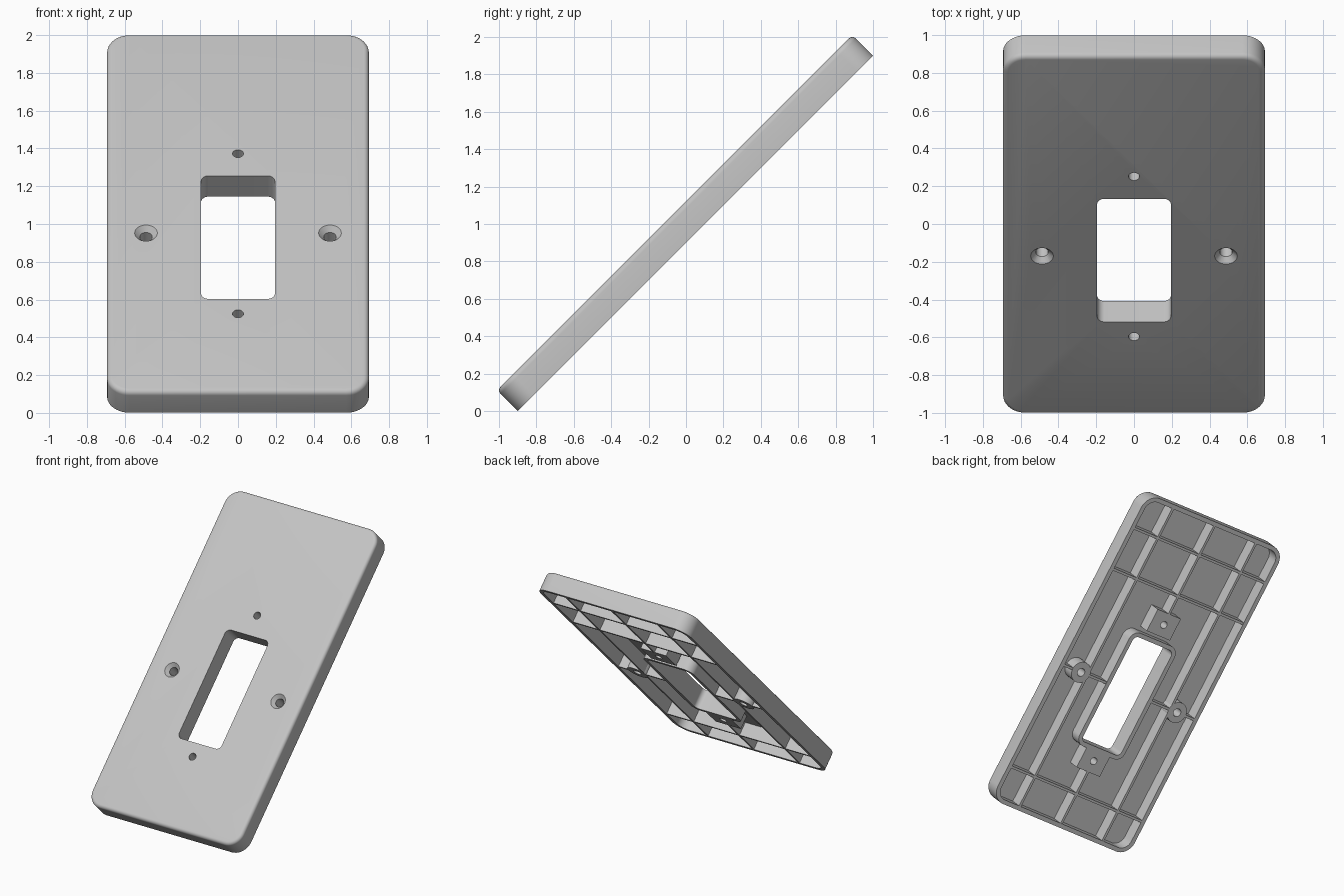
import bpy, bmesh, math
from mathutils import Matrix, Vector

old = bpy.data.objects.get("Cube")
if old:
    bpy.data.objects.remove(old, do_unlink=True)

# Plate dimensions, in the plate's own flat frame (z = front face normal)
HALF_W, HALF_L = 0.693, 1.343
FRONT, BACK = 0.086, -0.07
FLOOR = 0.04                       # inside of the front skin
WALL, RIB = 0.035, 0.02
OPEN_W, OPEN_TOP, OPEN_BOTTOM = 0.195, 0.275, -0.647
SCREW_X, SCREW_Y = 0.487, -0.154
PIN_YS = (0.441, -0.758)

grey = bpy.data.materials.new("light grey plastic")
grey.use_nodes = True
grey.diffuse_color = (0.55, 0.55, 0.55, 1)
grey.node_tree.nodes["Principled BSDF"].inputs["Base Color"].default_value = (0.55, 0.55, 0.55, 1)


def new_object(name, bm):
    bmesh.ops.recalc_face_normals(bm, faces=bm.faces)
    mesh = bpy.data.meshes.new(name)
    bm.to_mesh(mesh)
    bm.free()
    mesh.materials.append(grey)
    obj = bpy.data.objects.new(name, mesh)
    bpy.context.scene.collection.objects.link(obj)
    return obj


def block(name, x0, x1, y0, y1, z0, z1, radius=0, edge=0):
    """Box with rounded corners and an optional rounded front edge."""
    bm = bmesh.new()
    bmesh.ops.create_cube(bm, size=1)
    for v in bm.verts:
        v.co = Vector((x1 if v.co.x > 0 else x0,
                       y1 if v.co.y > 0 else y0,
                       z1 if v.co.z > 0 else z0))
    if radius:
        upright = [e for e in bm.edges if abs(e.verts[0].co.z - e.verts[1].co.z) > 1e-4]
        bmesh.ops.bevel(bm, geom=upright, offset=radius, segments=10,
                        affect='EDGES', profile=0.5)
    if edge:
        rim = [e for e in bm.edges if all(v.co.z > z1 - 1e-5 for v in e.verts)]
        bmesh.ops.bevel(bm, geom=rim, offset=edge, segments=5,
                        affect='EDGES', profile=0.5)
    return new_object(name, bm)


def cylinder(name, x, y, z0, z1, r0, r1):
    bm = bmesh.new()
    bmesh.ops.create_cone(bm, cap_ends=True, segments=32, radius1=r0, radius2=r1,
                          depth=z1 - z0,
                          matrix=Matrix.Translation((x, y, (z0 + z1) / 2)))
    return new_object(name, bm)


def cut(obj, cutters):
    bpy.context.view_layer.objects.active = obj
    for cutter in cutters:
        mod = obj.modifiers.new("cut", 'BOOLEAN')
        mod.operation, mod.solver, mod.object = 'DIFFERENCE', 'EXACT', cutter
        bpy.ops.object.modifier_apply(modifier=mod.name)


# Cutters
opening = block("opening_cutter", -OPEN_W, OPEN_W, OPEN_BOTTOM, OPEN_TOP, -0.3, 0.3, 0.04)
cavity = block("cavity_cutter", -HALF_W + WALL, HALF_W - WALL,
               -HALF_L + WALL, HALF_L - WALL, -0.3, FLOOR, 0.085)
pin_holes = [cylinder("pin_cutter", 0, y, -0.3, 0.3, 0.029, 0.029) for y in PIN_YS]
screw_holes, sinks = [], []
for s in (-1, 1):
    screw_holes.append(cylinder("screw_cutter", s * SCREW_X, SCREW_Y, -0.3, 0.3, 0.033, 0.033))
    sinks.append(cylinder("sink_cutter", s * SCREW_X, SCREW_Y,
                          FRONT - 0.03, FRONT + 0.002, 0.032, 0.062))
cutters = [opening, cavity] + pin_holes + screw_holes + sinks

# Hollow cover plate
plate = block("cover_plate", -HALF_W, HALF_W, -HALF_L, HALF_L, BACK, FRONT, 0.12, 0.027)
cut(plate, cutters)
parts = [plate]

# Collar around the opening
collar = block("opening_collar", -OPEN_W - WALL, OPEN_W + WALL, OPEN_BOTTOM - WALL,
               OPEN_TOP + WALL, BACK, FLOOR + 0.005, 0.075)
cut(collar, [opening])
parts.append(collar)

# Square pads behind the pin holes
for name, y, hole in zip(("upper_pad", "lower_pad"), PIN_YS, pin_holes):
    pad = block(name, -0.117, 0.117, y - 0.095, y + 0.095, BACK, FLOOR + 0.005)
    cut(pad, [hole])
    parts.append(pad)

# Round screw bosses, with a cross rib through each
for s, side, hole in zip((-1, 1), ("right", "left"), screw_holes):
    boss = cylinder(side + "_boss", s * SCREW_X, SCREW_Y, BACK, FLOOR + 0.005, 0.085, 0.085)
    cut(boss, [hole])
    xs = sorted((s * (OPEN_W + 0.02), s * (HALF_W - 0.02)))
    rib = block(side + "_boss_rib", *xs, SCREW_Y - RIB / 2, SCREW_Y + RIB / 2,
                BACK + 0.002, FLOOR + 0.005)
    cut(rib, [hole])
    parts += [boss, rib]

# Cross ribs
for name, y in (("bottom_rib", -1.05), ("upper_rib", 0.69), ("top_rib", 1.05)):
    parts.append(block(name, -HALF_W + 0.02, HALF_W - 0.02, y - RIB / 2, y + RIB / 2,
                       BACK + 0.002, FLOOR + 0.005))

# Long ribs: two full length, the middle one stopping at the pads
END = HALF_L - 0.02
for name, x, y0, y1 in (("right_long_rib", -0.42, -END, END),
                        ("left_long_rib", 0.42, -END, END),
                        ("lower_middle_rib", 0, -END, PIN_YS[1] - 0.09),
                        ("upper_middle_rib", 0, PIN_YS[0] + 0.09, END)):
    parts.append(block(name, x - RIB / 2, x + RIB / 2, y0, y1, BACK + 0.002, FLOOR + 0.005))

for c in cutters:
    bpy.data.objects.remove(c, do_unlink=True)

# Lean the whole plate back and smooth the rounded edges
lean = Matrix.Translation((0, 0, 1)) @ Matrix.Rotation(math.radians(45), 4, 'X')
bpy.ops.object.select_all(action='DESELECT')
for p in parts:
    p.data.transform(lean)
    p.select_set(True)
bpy.context.view_layer.objects.active = plate
bpy.ops.object.shade_smooth_by_angle(angle=math.radians(30))
